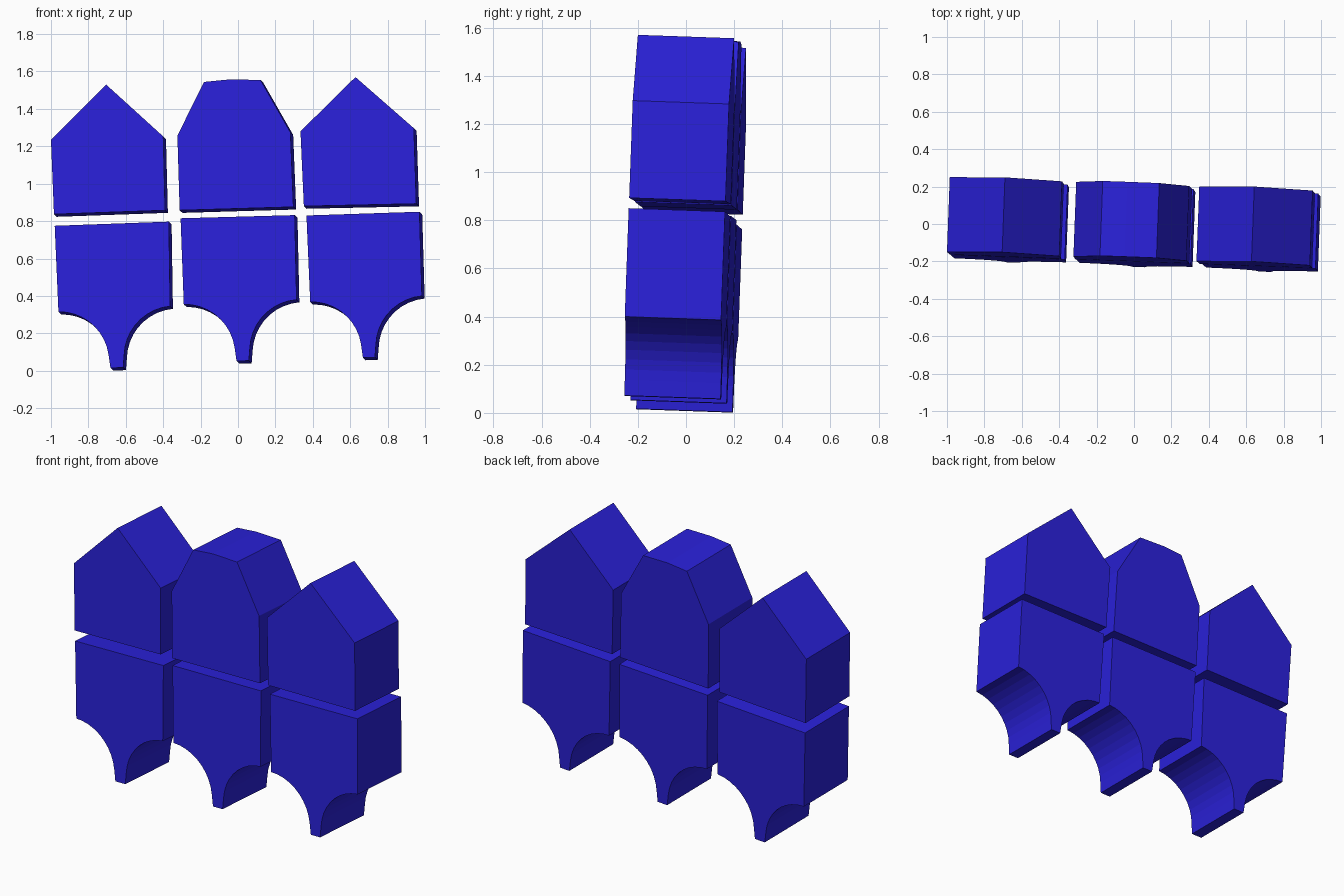
import bpy, bmesh, math
from mathutils import Vector

if "Cube" in bpy.data.objects:
    bpy.data.objects.remove(bpy.data.objects["Cube"])

blue = bpy.data.materials.new("blue")
blue.diffuse_color = (0.023, 0.015, 0.7, 1)
blue.use_nodes = True
blue.node_tree.nodes["Principled BSDF"].inputs["Base Color"].default_value = blue.diffuse_color

# The whole group is turned slightly, so the front plane and depth are tilted
DEPTH = Vector((0.015, 0.4, -0.014))


def on_front(x, z):
    return Vector((x, -0.231 - 0.038 * x + 0.035 * z, z))


def block(name, profile):
    """Flat-sided prism: front profile pushed back along the tilted depth."""
    bm = bmesh.new()
    front = bm.faces.new([bm.verts.new(on_front(x, z)) for x, z in profile])
    back = bmesh.ops.extrude_face_region(bm, geom=[front], use_keep_orig=True)
    bmesh.ops.translate(bm, vec=DEPTH,
                        verts=[v for v in back["geom"] if isinstance(v, bmesh.types.BMVert)])
    bmesh.ops.recalc_face_normals(bm, faces=bm.faces)
    mesh = bpy.data.meshes.new(name)
    bm.to_mesh(mesh)
    bm.free()
    mesh.materials.append(blue)
    obj = bpy.data.objects.new(name, mesh)
    bpy.context.collection.objects.link(obj)


def arc(p, q, sagitta=0.19, steps=9):
    """Circular arc from p to q, bulging towards the upper side of the chord."""
    p, q = Vector(p), Vector(q)
    chord = q - p
    c = chord.length
    s = sagitta * c
    r = (c * c / 4 + s * s) / (2 * s)
    n = Vector((-chord.y, chord.x)) / c
    if n.y < 0:
        n = -n
    u = chord / c
    centre = (p + q) / 2 + n * (s - r)
    half = math.asin(c / (2 * r))
    angles = [half * (2 * i / steps - 1) for i in range(steps + 1)]
    return [tuple(centre + r * (math.sin(a) * u + math.cos(a) * n)) for a in angles]


# Upper row: pointed, chamfered, pointed
block("upper_left_block", [(-1.0, 1.235), (-0.705, 1.53), (-0.4, 1.253),
                           (-0.39, 0.858), (-0.984, 0.837)])
block("upper_middle_block", [(-0.324, 1.257), (-0.182, 1.544), (-0.05, 1.557), (0.12, 1.555),
                             (0.28, 1.275), (0.296, 0.876), (-0.312, 0.858)])
block("upper_right_block", [(0.334, 1.28), (0.628, 1.57), (0.94, 1.297),
                            (0.953, 0.893), (0.352, 0.88)])


# Lower row: square shoulders sweeping down to a narrow root
def root_block(name, top_l, top_r, low_r, low_l, tip_l, tip_r):
    stem_r = (tip_r[0] + 0.005, tip_r[1] + 0.065)
    stem_l = (tip_l[0] - 0.01, tip_l[1] + 0.07)
    block(name, [top_l, top_r] + arc(low_r, stem_r) + [tip_r, tip_l] + arc(stem_l, low_l))


root_block("lower_left_block", (-0.98, 0.775), (-0.37, 0.797), (-0.363, 0.345),
           (-0.96, 0.315), (-0.682, 0.015), (-0.614, 0.017))
root_block("lower_middle_block", (-0.307, 0.815), (0.303, 0.832), (0.313, 0.38),
           (-0.29, 0.355), (-0.008, 0.052), (0.058, 0.054))
root_block("lower_right_block", (0.366, 0.83), (0.97, 0.85), (0.983, 0.4),
           (0.386, 0.368), (0.668, 0.07), (0.732, 0.072))
